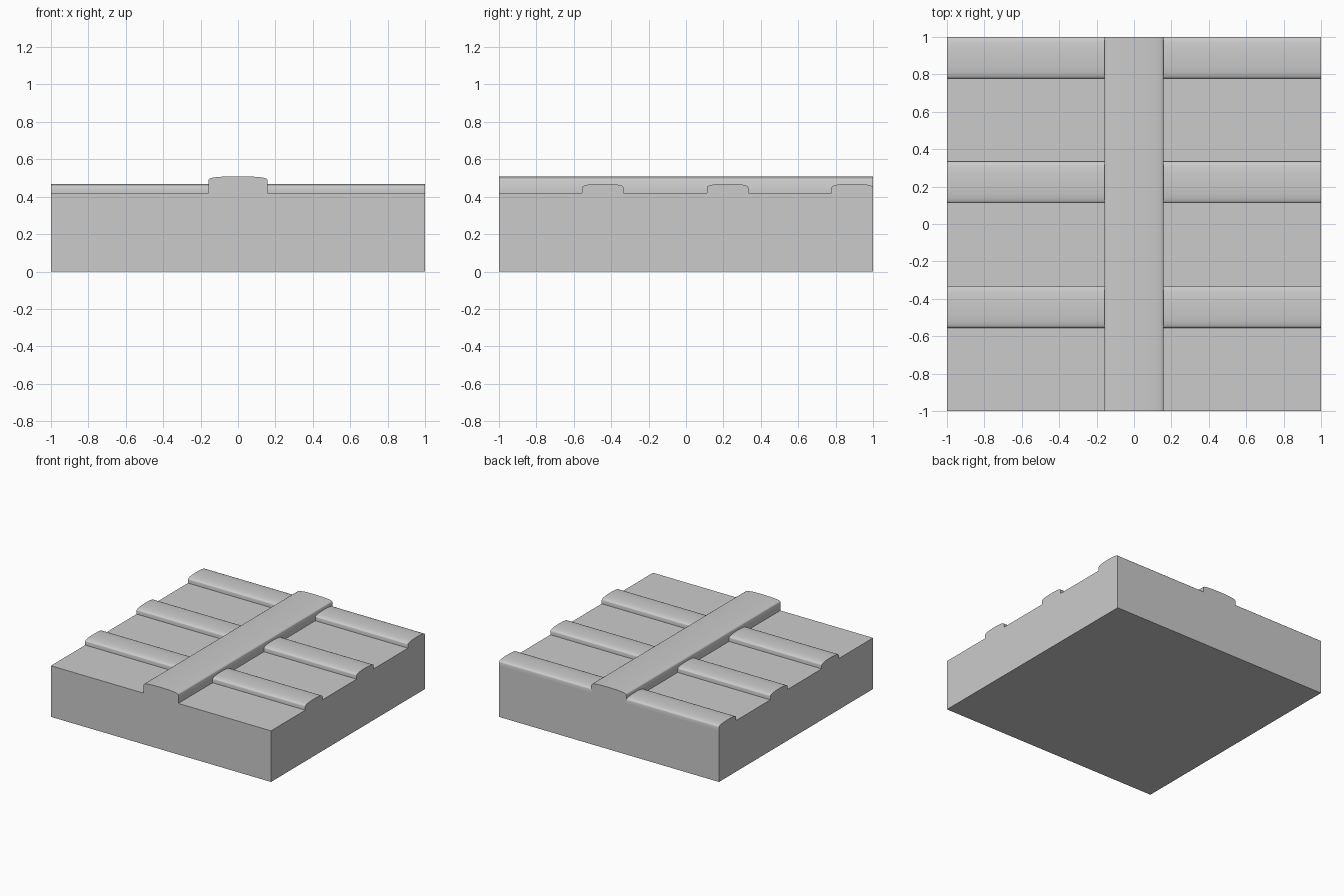
import bpy
import bmesh

if "Cube" in bpy.data.objects:
    bpy.data.objects.remove(bpy.data.objects["Cube"])

BASE_TOP = 0.42
BEAM_HALF = 0.158
STRIP_W = 0.222


def finish(name, bm, smooth=False):
    bmesh.ops.recalc_face_normals(bm, faces=bm.faces[:])
    mesh = bpy.data.meshes.new(name)
    bm.to_mesh(mesh)
    bm.free()
    obj = bpy.data.objects.new(name, mesh)
    bpy.context.collection.objects.link(obj)
    if smooth:
        bpy.ops.object.select_all(action='DESELECT')
        obj.select_set(True)
        bpy.context.view_layer.objects.active = obj
        bpy.ops.object.shade_smooth_by_angle(angle=0.7)
    return obj


def rounded_profile(half_width, height, side):
    # Vertical side walls below a shallow, soft-shouldered crown
    rise = height - side
    right = [(1.0, None), (1.0, 0.0), (0.985, 0.22), (0.95, 0.40), (0.89, 0.56),
             (0.78, 0.72), (0.62, 0.85), (0.42, 0.94), (0.2, 0.985)]
    pts = [(u * half_width, 0.0 if v is None else side + v * rise) for u, v in right]
    return pts + [(0.0, height)] + [(-u, v) for u, v in reversed(pts)]


def extrude_profile(name, profile, place, start, end):
    bm = bmesh.new()
    a = [bm.verts.new(place(u, v, start)) for u, v in profile]
    b = [bm.verts.new(place(u, v, end)) for u, v in profile]
    bm.faces.new(a)
    bm.faces.new(b)
    n = len(profile)
    for i in range(n):
        j = (i + 1) % n
        bm.faces.new((a[i], a[j], b[j], b[i]))
    return finish(name, bm, smooth=True)


# Square base slab
bm = bmesh.new()
bmesh.ops.create_cube(bm, size=1)
bmesh.ops.scale(bm, vec=(2, 2, BASE_TOP), verts=bm.verts)
bmesh.ops.translate(bm, vec=(0, 0, BASE_TOP / 2), verts=bm.verts)
finish("base_slab", bm)

# Raised central beam running front to back
extrude_profile("central_beam", rounded_profile(BEAM_HALF, 0.089, 0.07),
                lambda u, v, t: (u, t, BASE_TOP + v), -1, 1)

# Three lower cross strips, each mirrored to both sides of the beam
strip_profile = rounded_profile(STRIP_W / 2, 0.049, 0.028)
for k, back in enumerate((-1 / 3, 1 / 3, 1.0), 1):
    cy = back - STRIP_W / 2
    strip = extrude_profile(f"cross_strip_{k}", strip_profile,
                            lambda u, v, t, cy=cy: (t, cy + u, BASE_TOP + v),
                            BEAM_HALF, 1)
    mirror = strip.modifiers.new("both_sides", 'MIRROR')
    mirror.use_axis = (True, False, False)
    mirror.use_mirror_merge = False
